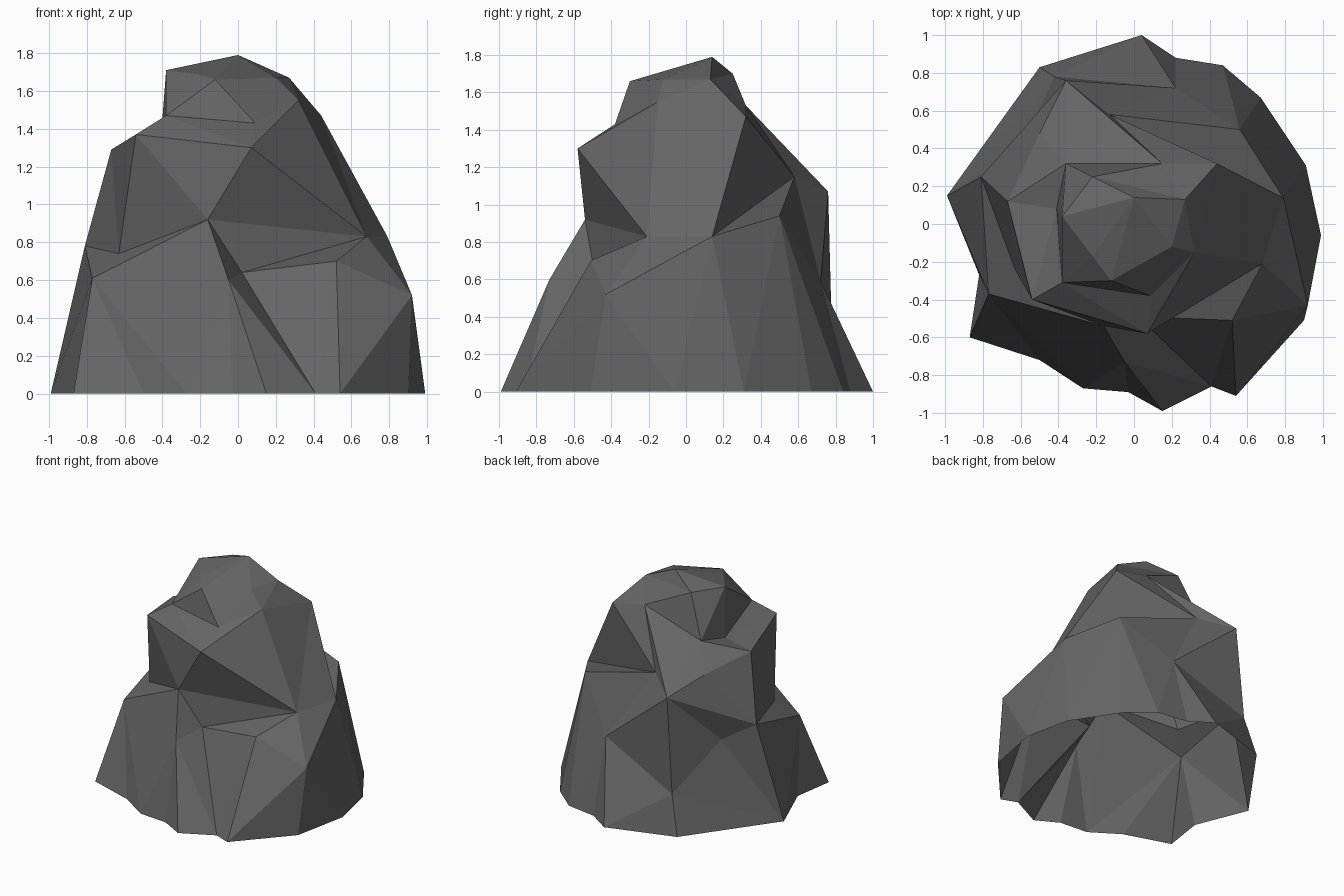
import bpy
import bmesh

# Remove the default object
if "Cube" in bpy.data.objects:
    bpy.data.objects.remove(bpy.data.objects["Cube"], do_unlink=True)

# Contours of the boulder, bottom to top, counter-clockwise, in hundredths.
# Neighbouring contours may share a corner where the rock folds.
foot = [(x, y, 0) for x, y in (
    (-87, -60), (-50, -72), (-27, -87), (-3, -89), (15, -99), (41, -86),
    (54, -91), (90, -51), (99, -6), (91, 31), (67, 67), (47, 84),
    (22, 88), (4, 100), (-50, 83), (-99, 15), (-82, -27))]
fold = (-16, -54, 92)
shoulder = (44, 32, 147)
skirt = [(-77, -37, 61), fold, (-5, -73, 60), (2, -49, 64), (52, -51, 70),
         (92, -43, 52), (79, 14, 83), (56, 50, 94), (22, 72, 59),
         (-42, 78, 31), (-60, 40, 66), (-81, 25, 78)]
waist = [(-63, -24, 74), fold, (68, -21, 83), shoulder, (-13, 58, 115),
         (-36, 76, 107), (-50, 48, 119), (-67, 12, 129)]
ledge = [(-54, -40, 137), (7, -58, 130), (32, -15, 155), shoulder,
         (15, 32, 153), (-36, 32, 137), (-41, 8, 132)]
crown = [(-38, -31, 147), (9, -38, 143), (20, -12, 167), (27, 13, 167),
         (-22, 25, 170), (-38, 4, 171)]
peak = [(-22, -17, 169), (-12, -30, 166), (0, 14, 179)]

bm = bmesh.new()
corners = {}


def corner(point):
    """Return the vertex at a point, making it once only."""
    if point not in corners:
        corners[point] = bm.verts.new([value / 100 for value in point])
    return corners[point]


def facet(*points):
    """Add one flat facet, skipping those collapsed at a shared corner."""
    if len(set(points)) == len(points):
        bm.faces.new([corner(point) for point in points])


def stitch(lower, upper, steps):
    """Join two contours with triangles.

    Each letter walks one corner along a contour:
    'l' steps along the lower one, 'u' along the upper one.
    """
    low = high = 0
    for step in steps.replace(" ", ""):
        here = lower[low % len(lower)]
        above = upper[high % len(upper)]
        if step == "l":
            low += 1
            facet(here, lower[low % len(lower)], above)
        else:
            high += 1
            facet(here, upper[high % len(upper)], above)


# Facets of the rock wall, then the tip; the underside stays open
stitch(foot, skirt, "ll uu lll uu l u ll u l u ll u ll u ll uuu ll")
stitch(skirt, waist, "l u ll u lll uu ll u lll uuu l")
stitch(waist, ledge, "l u l uu ll u l u ll uu l")
stitch(ledge, crown, "l u l uu ll u l u l u l")
stitch(crown, peak, "u ll u lll u l")
facet(*peak)

# Dark grey stone
stone = bpy.data.materials.new("dark_grey_stone")
stone.use_nodes = True
colour = (0.13, 0.13, 0.13, 1)
stone.diffuse_color = colour
shader = next(node for node in stone.node_tree.nodes
              if node.type == "BSDF_PRINCIPLED")
shader.inputs["Base Color"].default_value = colour

# Flat-shaded boulder object
mesh = bpy.data.meshes.new("boulder")
bm.to_mesh(mesh)
bm.free()
mesh.materials.append(stone)
boulder = bpy.data.objects.new("boulder", mesh)
bpy.context.collection.objects.link(boulder)
